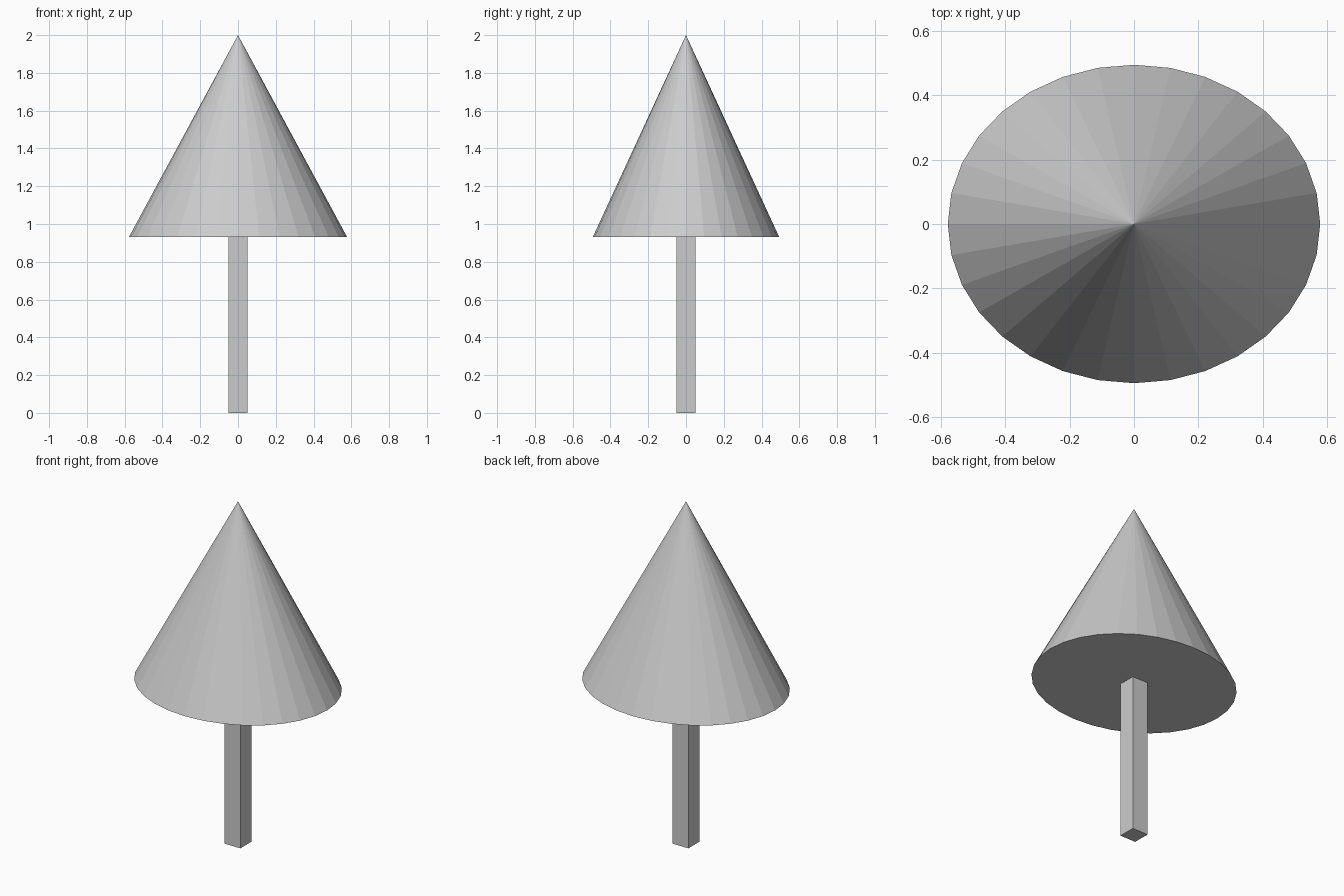
import bpy

if "Cube" in bpy.data.objects:
    bpy.data.objects.remove(bpy.data.objects["Cube"])

BASE_Z, TOP_Z = 0.93, 2.0
RADIUS_X, RADIUS_Y = 0.578, 0.494
TRUNK_WIDTH = 0.102


def finish(name, scale):
    obj = bpy.context.object
    obj.name = name
    obj.scale = scale
    bpy.ops.object.transform_apply(location=False, rotation=False, scale=True)
    return obj


# Foliage: flat-faced 32-sided cone, slightly wider in x than in y
bpy.ops.mesh.primitive_cone_add(vertices=32, radius1=1, radius2=0,
                                depth=TOP_Z - BASE_Z,
                                location=(0, 0, (BASE_Z + TOP_Z) / 2))
finish("foliage_cone", (RADIUS_X, RADIUS_Y, 1))

# Trunk: square post from the ground up to the underside of the foliage
bpy.ops.mesh.primitive_cube_add(size=1, location=(0, 0, BASE_Z / 2))
finish("trunk", (TRUNK_WIDTH, TRUNK_WIDTH, BASE_Z))
